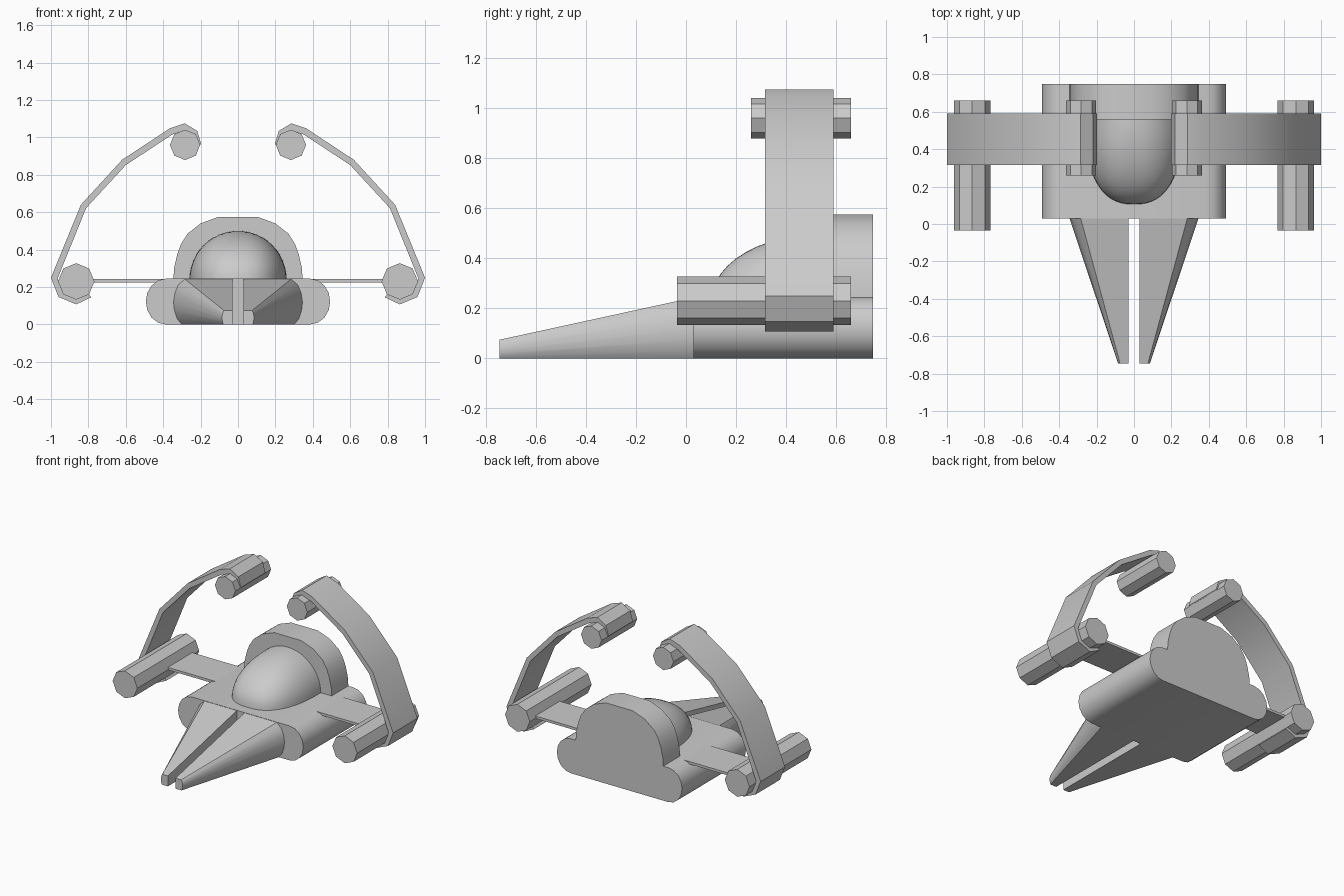
import bpy, bmesh, math

if "Cube" in bpy.data.objects:
    bpy.data.objects.remove(bpy.data.objects["Cube"])


def finish(name, bm, mirror=False, angle=35):
    bmesh.ops.recalc_face_normals(bm, faces=bm.faces)
    me = bpy.data.meshes.new(name)
    bm.to_mesh(me)
    bm.free()
    ob = bpy.data.objects.new(name, me)
    bpy.context.collection.objects.link(ob)
    bpy.ops.object.select_all(action='DESELECT')
    ob.select_set(True)
    bpy.context.view_layer.objects.active = ob
    bpy.ops.object.shade_smooth_by_angle(angle=math.radians(angle))
    if mirror:
        mod = ob.modifiers.new("Mirror", 'MIRROR')
        mod.use_mirror_merge = False
    return ob


def loft(name, front, y0, back, y1, mirror=False):
    """Solid between two matching (x, z) outlines."""
    bm = bmesh.new()
    a = [bm.verts.new((x, y0, z)) for x, z in front]
    b = [bm.verts.new((x, y1, z)) for x, z in back]
    n = len(a)
    for i in range(n):
        j = (i + 1) % n
        bm.faces.new((a[i], a[j], b[j], b[i]))
    bm.faces.new(a)
    bm.faces.new(b)
    return finish(name, bm, mirror)


def extrude(name, outline, y0, y1, mirror=False):
    return loft(name, outline, y0, outline, y1, mirror)


def symmetric(half):
    return half + [(-x, z) for x, z in reversed(half)]


def octagon(cx, cz, r):
    return [(cx + r * math.cos(k * math.pi / 4), cz + r * math.sin(k * math.pi / 4))
            for k in range(8)]


# Main hull with rounded sides
side = [(0.385 + 0.108 * math.cos(t), 0.1225 + 0.1225 * math.sin(t))
        for t in (math.radians(-90 + 22.5 * k) for k in range(9))]
extrude("hull", symmetric(side), 0.03, 0.748)

# Raised collar behind the cockpit
collar = [(0.345, 0.24), (0.342, 0.30), (0.325, 0.375), (0.305, 0.43),
          (0.27, 0.485), (0.20, 0.54), (0.105, 0.575)]
extrude("rear_collar", symmetric(collar), 0.56, 0.748)

# Tapered nose prongs
prong = [(0.03, 0.0), (0.30, 0.0), (0.325, 0.03), (0.34, 0.075), (0.345, 0.12),
         (0.337, 0.17), (0.32, 0.21), (0.285, 0.243), (0.03, 0.243)]
tip = [(0.03 + (x - 0.03) * 0.175, z * 0.306) for x, z in prong]
loft("nose_prong", tip, -0.745, prong, 0.03, mirror=True)

# Cockpit canopy: front half of a squarish ellipsoid
bm = bmesh.new()
rows, cols, rings = 12, 32, []
for r in range(rows):
    phi = r / rows * math.pi / 2
    s, z = math.cos(phi), 0.24 + 0.26 * math.sin(phi)
    ring = []
    for c in range(cols + 1):
        t = math.pi * c / cols
        cx, sy = math.cos(t), math.sin(t)
        x = math.copysign(abs(cx) ** 0.8, cx) * 0.26 * s
        ring.append(bm.verts.new((x, 0.56 - 0.455 * s * abs(sy) ** 0.8, z)))
    rings.append(ring)
top = bm.verts.new((0, 0.56, 0.50))
for a, b in zip(rings, rings[1:]):
    for c in range(cols):
        bm.faces.new((a[c], a[c + 1], b[c + 1], b[c]))
for c in range(cols):
    bm.faces.new((rings[-1][c], rings[-1][c + 1], top))
bm.faces.new(rings[0])
bm.faces.new([r[0] for r in rings] + [top] + [r[-1] for r in reversed(rings)])
finish("cockpit_canopy", bm, angle=40)

# Thin wing plates
extrude("wing_plate", [(0.38, 0.225), (0.80, 0.225), (0.80, 0.243), (0.38, 0.243)],
        0.315, 0.59, mirror=True)

# Octagonal pods
extrude("lower_pod", octagon(0.865, 0.23, 0.0975), -0.035, 0.66, mirror=True)
extrude("upper_pod", octagon(0.283, 0.96, 0.081), 0.26, 0.66, mirror=True)

# Curved arms wrapping from lower to upper pods
outer = [(0.197, 0.965), (0.218, 1.035), (0.285, 1.075), (0.365, 1.048), (0.62, 0.88),
         (0.84, 0.64), (1.0, 0.25), (0.96, 0.147), (0.865, 0.107), (0.785, 0.145)]
inner = [(0.203, 0.96), (0.228, 1.017), (0.283, 1.04), (0.352, 1.015), (0.60, 0.852),
         (0.812, 0.622), (0.965, 0.245), (0.933, 0.163), (0.865, 0.133), (0.797, 0.162)]
extrude("arm_band", outer + inner[::-1], 0.315, 0.59, mirror=True)
